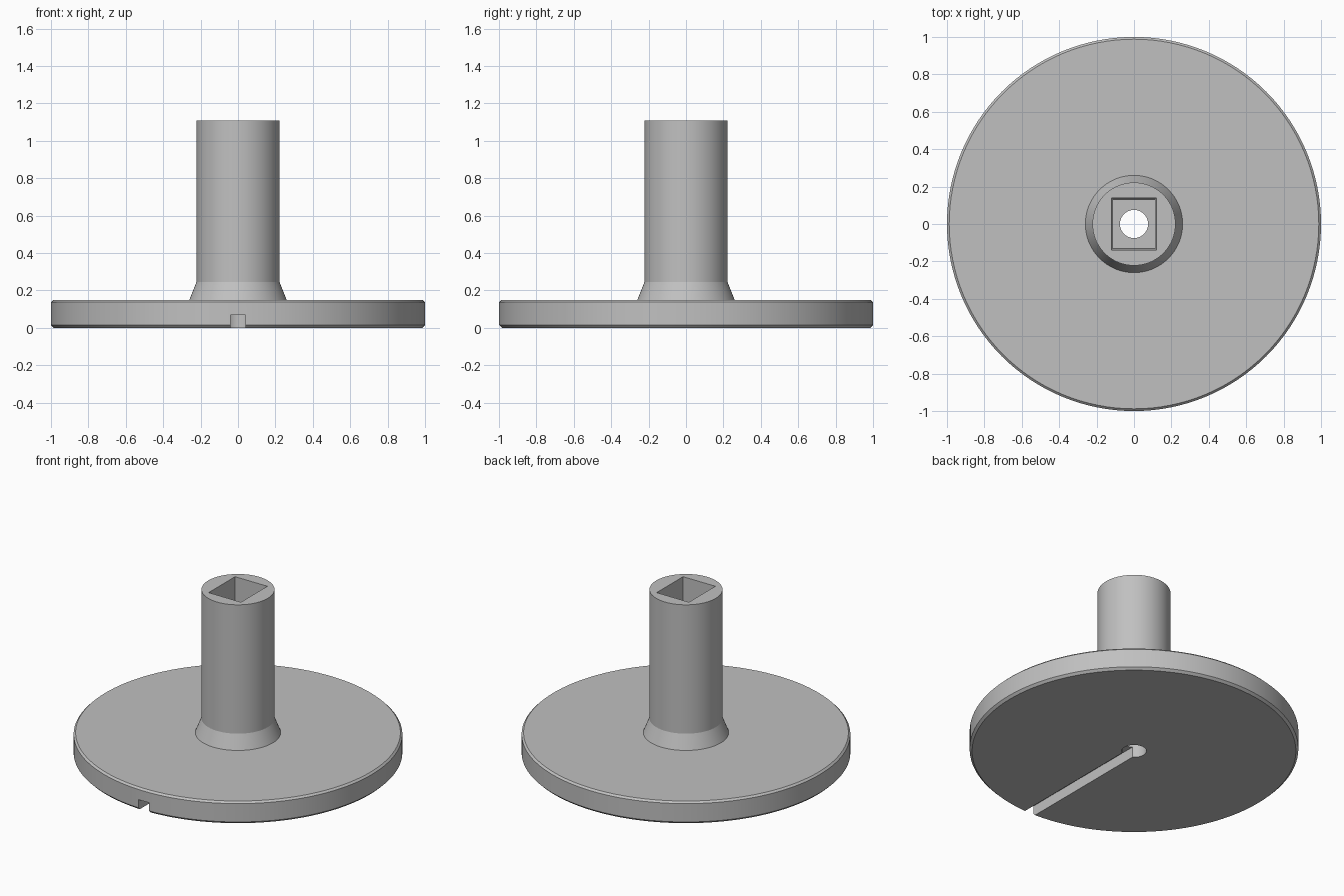
import bpy, bmesh, math

cube = bpy.data.objects.get("Cube")
if cube:
    bpy.data.objects.remove(cube, do_unlink=True)

SEGMENTS = 128
TOP, SOCKET_FLOOR = 1.11, 0.45

grey = bpy.data.materials.new("plain grey")
grey.use_nodes = True
grey.diffuse_color = (0.53, 0.53, 0.53, 1)
grey.node_tree.nodes["Principled BSDF"].inputs["Base Color"].default_value = grey.diffuse_color


def add_object(name, bm):
    bmesh.ops.recalc_face_normals(bm, faces=bm.faces)
    mesh = bpy.data.meshes.new(name)
    bm.to_mesh(mesh)
    bm.free()
    mesh.materials.append(grey)
    obj = bpy.data.objects.new(name, mesh)
    bpy.context.collection.objects.link(obj)
    return obj


def lathe(name, profile):
    """Spin an (r, z) profile into a closed solid with flat caps."""
    bm = bmesh.new()
    rings = []
    for r, z in profile:
        angles = [2 * math.pi * i / SEGMENTS for i in range(SEGMENTS)]
        rings.append([bm.verts.new((r * math.cos(a), r * math.sin(a), z)) for a in angles])
    for low, high in zip(rings, rings[1:]):
        for i in range(SEGMENTS):
            j = (i + 1) % SEGMENTS
            bm.faces.new((low[i], low[j], high[j], high[i]))
    bm.faces.new(rings[0])
    bm.faces.new(rings[-1])
    return add_object(name, bm)


def box(name, low, high, taper=0.0):
    """Box between two corners, its bottom drawn in by the taper."""
    bm = bmesh.new()
    bmesh.ops.create_cube(bm, size=1)
    for v in bm.verts:
        bottom = v.co.z < 0
        for k in range(3):
            side = v.co[k]
            v.co[k] = high[k] if side > 0 else low[k]
            if bottom and k < 2:
                v.co[k] -= math.copysign(taper, side)
    return add_object(name, bm)


# Disc with chamfered rims, flared collar and round stem
body = lathe("disc_and_stem", [
    (0.985, 0), (1, 0.015), (1, 0.138), (0.988, 0.15), (0.26, 0.15),
    (0.222, 0.245), (0.222, TOP)])

# Centre bore, rectangular socket and radial groove underneath
cutters = [
    lathe("bore_cutter", [(0.075, -0.1), (0.075, TOP + 0.1)]),
    box("socket_cutter", (-0.12, -0.14, SOCKET_FLOOR), (0.12, 0.14, TOP + 0.005), 0.008),
    box("groove_cutter", (-0.04, -1.1, -0.1), (0.04, 0, 0.07)),
]
bpy.context.view_layer.objects.active = body
body.select_set(True)
for cutter in cutters:
    cut = body.modifiers.new(cutter.name, "BOOLEAN")
    cut.operation = "DIFFERENCE"
    cut.solver = "EXACT"
    cut.object = cutter
    bpy.ops.object.modifier_apply(modifier=cut.name)
    bpy.data.objects.remove(cutter, do_unlink=True)

bpy.ops.object.shade_smooth_by_angle(angle=math.radians(15))
